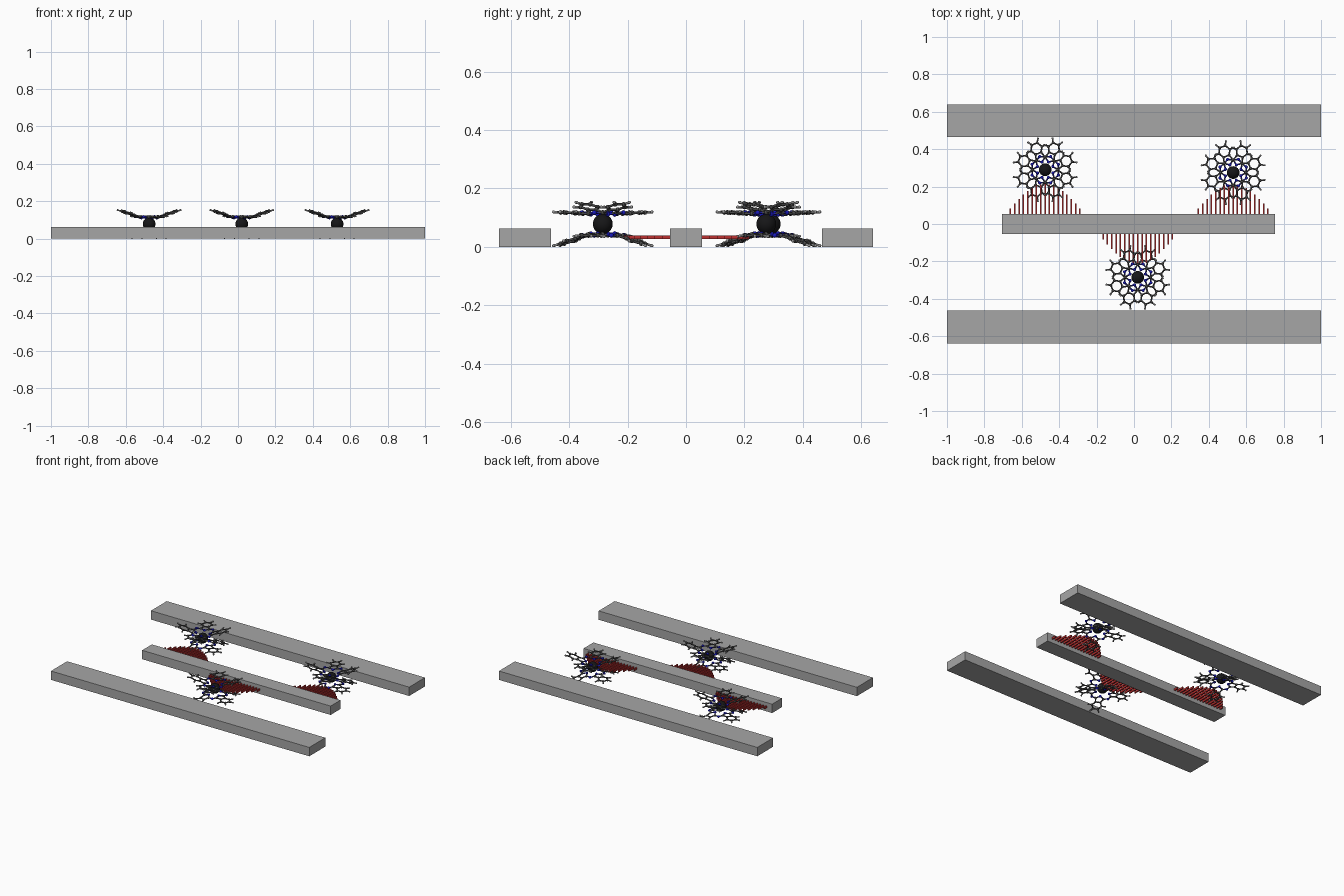
import bpy, bmesh, math
from mathutils import Vector, Matrix

if "Cube" in bpy.data.objects:
    bpy.data.objects.remove(bpy.data.objects["Cube"])


def material(name, rgb):
    m = bpy.data.materials.new(name)
    m.use_nodes = True
    m.diffuse_color = (*rgb, 1)
    m.node_tree.nodes["Principled BSDF"].inputs["Base Color"].default_value = (*rgb, 1)
    return m


GREY = material("bar grey", (0.38, 0.38, 0.38))
RED = material("field red", (0.5, 0.03, 0.03))
BLACK = material("metal black", (0.008, 0.008, 0.009))
CARBON = material("carbon dark grey", (0.07, 0.07, 0.07))
NITRO = material("nitrogen blue", (0.01, 0.01, 0.5))
HYDRO = material("hydrogen light grey", (0.3, 0.3, 0.3))


def finish(bm, name, mats, smooth=False):
    me = bpy.data.meshes.new(name)
    for f in bm.faces:
        f.smooth = smooth
    bm.to_mesh(me)
    bm.free()
    for m in mats:
        me.materials.append(m)
    ob = bpy.data.objects.new(name, me)
    bpy.context.collection.objects.link(ob)
    return ob


def add_box(bm, lo, hi):
    lo, hi = Vector(lo), Vector(hi)
    mat = Matrix.Translation((lo + hi) / 2) @ Matrix.Diagonal((*(hi - lo), 1))
    bmesh.ops.create_cube(bm, size=1, matrix=mat)


def paint(verts, index):
    for f in {f for v in verts for f in v.link_faces}:
        f.material_index = index


def add_ball(bm, p, r, index):
    geo = bmesh.ops.create_uvsphere(bm, u_segments=12, v_segments=8, radius=r,
                                    matrix=Matrix.Translation(p))
    paint(geo["verts"], index)


def add_stick(bm, a, b, r, index):
    rot = (b - a).to_track_quat("Z", "Y").to_matrix().to_4x4()
    geo = bmesh.ops.create_cone(bm, segments=8, radius1=r, radius2=r, depth=(b - a).length,
                                matrix=Matrix.Translation((a + b) / 2) @ rot)
    paint(geo["verts"], index)


# Three straight bars
for name, lo, hi in (("back_bar", (-1, 0.465, 0), (1, 0.64, 0.062)),
                     ("front_bar", (-1, -0.64, 0), (1, -0.462, 0.062)),
                     ("middle_bar", (-0.705, -0.054, 0), (0.755, 0.054, 0.062))):
    bm = bmesh.new()
    add_box(bm, lo, hi)
    finish(bm, name, [GREY])

# One lobe of the ring molecule, pointing along +x: kind, radial, sideways
C, N, H = 0, 1, 2
HALF = [(C, 2.78, 1.12), (C, 4.17, 0.70), (C, 5.35, 1.39), (C, 6.58, 0.70),
        (H, 5.35, 2.47), (H, 7.50, 1.24)]
UNIT = 0.0227
RADIUS = {C: 0.0078, N: 0.0082, H: 0.0055}


def ring_atoms():
    atoms = []
    for k in range(4):
        turn = Matrix.Rotation(k * math.pi / 2, 2)
        lobe = [(N, 1.95, 0), (N, 2.38, 2.38)]
        lobe += [(t, r, s * w) for t, r, w in HALF for s in (-1, 1)]
        atoms += [(t, turn @ Vector((r, w))) for t, r, w in lobe]
    return atoms


def add_ring(bm, angle, z, up):
    """Saddle-bent ring: one pair of lobes curls strongly away from the metal."""
    turn = Matrix.Rotation(angle, 2)
    atoms = []
    for t, p in ring_atoms():
        far = max(0, p.length - 2)
        share = (p.x / p.length) ** 2
        bend = far * (0.0013 + 0.0062 * share)
        q = turn @ p * UNIT
        atoms.append((t, p, Vector((q.x, q.y, z + up * bend))))
    for i, (t, p, q) in enumerate(atoms):
        add_ball(bm, q, RADIUS[t], t)
        for t2, p2, q2 in atoms[:i]:
            limit = 1.25 if H in (t, t2) else 1.65
            if (p - p2).length < limit:
                mid = (q + q2) / 2
                add_stick(bm, q, mid, 0.0042, t)
                add_stick(bm, mid, q2, 0.0042, t2)


# Double-decker molecules, each with a striped dome of field lines on the middle bar
SITES = (("left_back", -0.475, 0.29, 1), ("right_back", 0.53, 0.275, 1),
         ("front", 0.02, -0.285, -1))
for name, x, y, side in SITES:
    bm = bmesh.new()
    tilt = math.radians(22.5)
    add_ring(bm, tilt, 0.111, 1)
    add_ring(bm, tilt + math.pi / 4, 0.045, -1)
    ob = finish(bm, name + "_ring_molecule", [CARBON, NITRO, HYDRO], True)
    ob.location = (x, y, 0)

    bm = bmesh.new()
    bmesh.ops.create_uvsphere(bm, u_segments=24, v_segments=16, radius=0.034,
                              matrix=Matrix.Translation((x, y, 0.078)))
    finish(bm, name + "_metal_atom", [BLACK], True)

    bm = bmesh.new()
    for i in range(-8, 9):
        dx = i * 0.0232
        reach = 0.012 + 0.15 * math.cos(math.pi * dx / 0.4)
        ya, yb = sorted((side * 0.053, side * (0.053 + reach)))
        add_box(bm, (x + dx - 0.004, ya, 0.026), (x + dx + 0.004, yb, 0.039))
    finish(bm, name + "_field_stripes", [RED])
